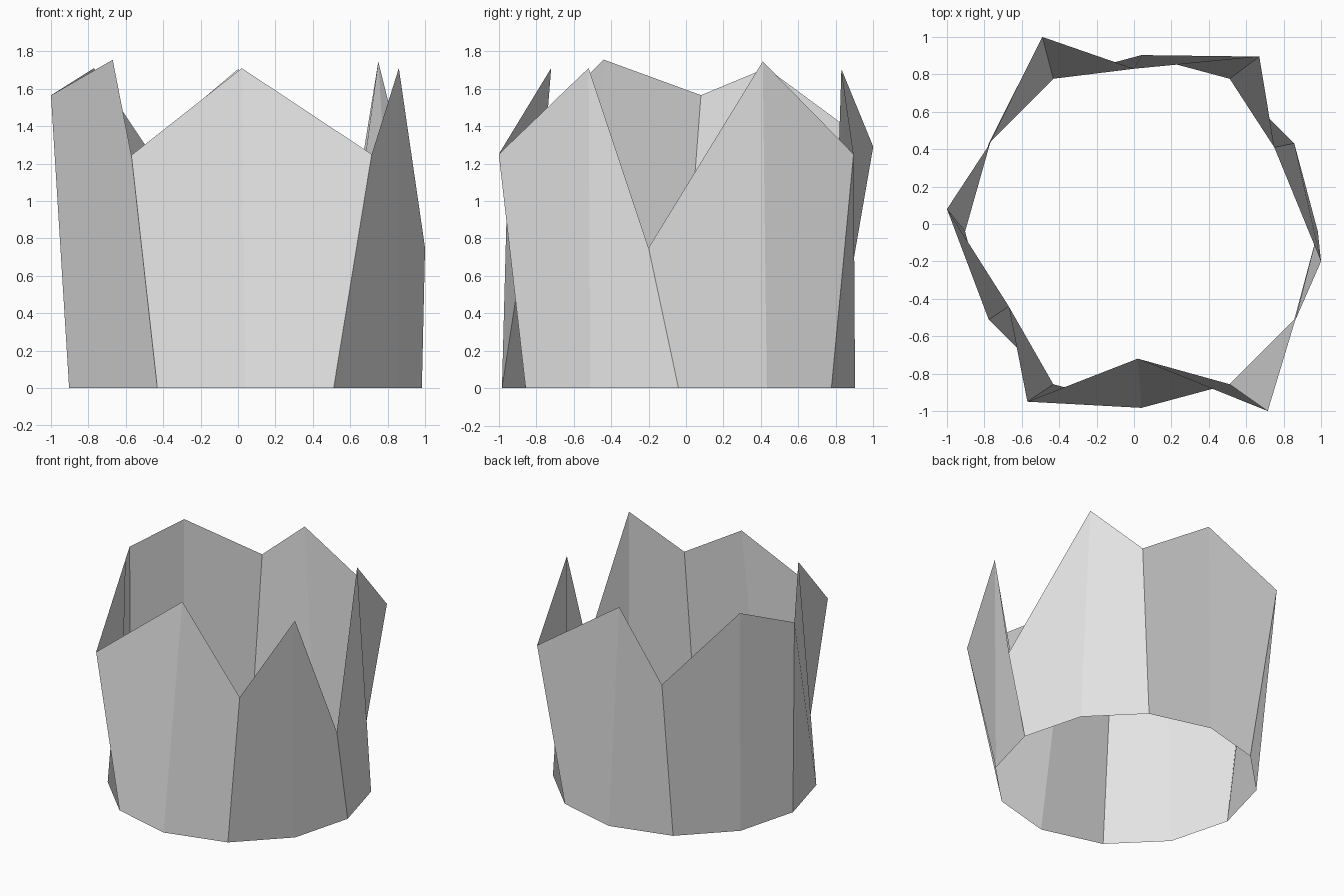
import bpy
from math import cos, sin, radians

cube = bpy.data.objects.get("Cube")
if cube:
    bpy.data.objects.remove(cube, do_unlink=True)

# Single plain grey
grey = bpy.data.materials.new("plain_grey")
grey.use_nodes = True
grey.diffuse_color = (0.8, 0.8, 0.8, 1)
grey.node_tree.nodes["Principled BSDF"].inputs["Base Color"].default_value = (0.8, 0.8, 0.8, 1)

# Regular twelve-sided foot of the ring, starting at the model's left side
CENTRE, RADIUS = (0.04, -0.04), 0.943
foot = [(CENTRE[0] + RADIUS * cos(radians(30 * i)),
         CENTRE[1] + RADIUS * sin(radians(30 * i)), 0) for i in range(12)]

# Uneven rim: seams between panels alternate with panel peaks
rim = [
    (1.00, -0.20, 0.75), (0.75, 0.41, 1.745),
    (0.67, 0.895, 1.25), (0.00, 0.83, 1.705),
    (-0.49, 1.00, 1.29), (-0.77, 0.43, 1.71),
    (-1.00, 0.08, 1.565), (-0.67, -0.44, 1.755),
    (-0.57, -0.95, 1.245), (0.02, -0.72, 1.71),
    (0.715, -1.00, 1.25), (0.86, -0.52, 1.71),
]


def panel(name, start):
    """Thin pointed panel made of two flat quads, open at top and bottom."""
    ids = [(start + k) % 12 for k in range(3)]
    verts = [rim[i] for i in ids] + [foot[i] for i in ids]
    mesh = bpy.data.meshes.new(name)
    mesh.from_pydata(verts, [], [(0, 3, 4, 1), (1, 4, 5, 2)])
    mesh.materials.append(grey)
    obj = bpy.data.objects.new(name, mesh)
    bpy.context.collection.objects.link(obj)


# Six panels around the ring
names = ["back_left_panel", "back_panel", "back_right_panel",
         "front_right_panel", "front_panel", "front_left_panel"]
for n, name in enumerate(names):
    panel(name, 2 * n)
